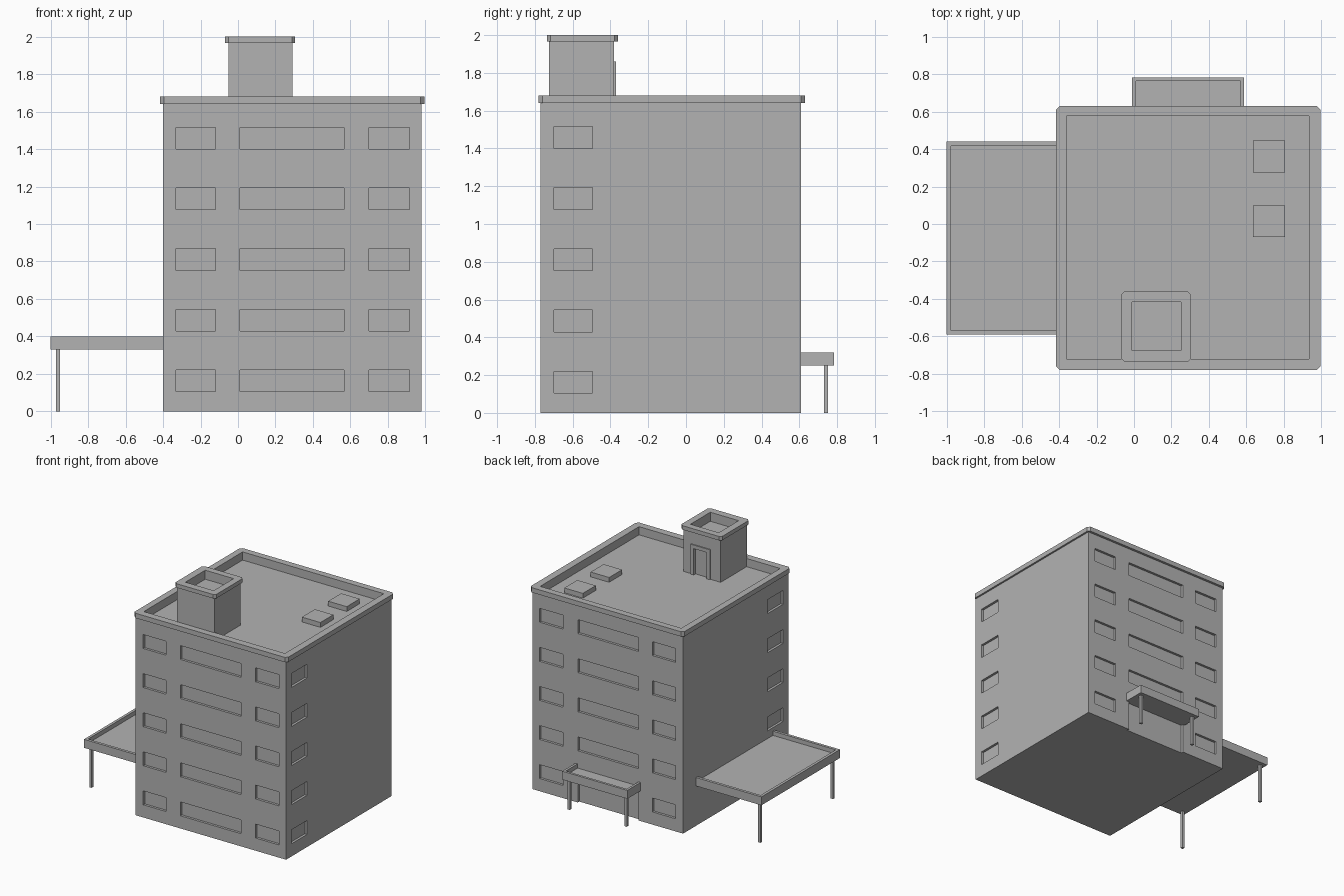
import bpy, bmesh
from mathutils import Vector

old = bpy.data.objects.get("Cube")
if old:
    bpy.data.objects.remove(old, do_unlink=True)

grey = bpy.data.materials.new("light grey")
grey.use_nodes = True
colour = (0.45, 0.45, 0.45, 1)
grey.diffuse_color = colour
grey.node_tree.nodes["Principled BSDF"].inputs["Base Color"].default_value = colour


def boxes(name, spans, chamfer=0):
    """One object from boxes given as (x0, x1, y0, y1, z0, z1)."""
    bm = bmesh.new()
    for x0, x1, y0, y1, z0, z1 in spans:
        verts = bmesh.ops.create_cube(bm, size=1)["verts"]
        for v in verts:
            v.co = Vector((x1 if v.co.x > 0 else x0,
                           y1 if v.co.y > 0 else y0,
                           z1 if v.co.z > 0 else z0))
    if chamfer:
        upright = [e for e in bm.edges
                   if abs(e.verts[0].co.z - e.verts[1].co.z) > 1e-4]
        bmesh.ops.bevel(bm, geom=upright, offset=chamfer, segments=1,
                        affect='EDGES')
    mesh = bpy.data.meshes.new(name)
    bm.to_mesh(mesh)
    bm.free()
    mesh.materials.append(grey)
    obj = bpy.data.objects.new(name, mesh)
    bpy.context.collection.objects.link(obj)
    return obj


def cut(obj, spans):
    """Subtract a set of boxes from an object."""
    cutter = boxes("cutter", spans)
    cutter.hide_render = True
    mod = obj.modifiers.new("cut", 'BOOLEAN')
    mod.object = cutter
    mod.operation = 'DIFFERENCE'
    mod.solver = 'EXACT'
    bpy.context.view_layer.objects.active = obj
    bpy.ops.object.modifier_apply(modifier=mod.name)
    bpy.data.objects.remove(cutter, do_unlink=True)


# Main block with recessed windows, entrance and sunken roof
L, R, F, B = -0.40, 0.98, -0.77, 0.61
EAVE, ROOF, RIM = 1.64, 1.612, 1.68
DEPTH, OUT = 0.02, 0.1
columns = [(-0.33, -0.12), (0.01, 0.565), (0.70, 0.915)]
recesses = []
for floor in range(5):
    z0 = 0.105 + 0.324 * floor
    z1 = z0 + 0.115
    for i, (x0, x1) in enumerate(columns):
        recesses.append((x0, x1, F - OUT, F + DEPTH, z0, z1))
        entrance = floor == 0 and i == 1
        recesses.append((x0, x1, B - DEPTH, B + OUT,
                         -OUT if entrance else z0, 0.25 if entrance else z1))
    for x0, x1 in ((L - OUT, L + DEPTH), (R - DEPTH, R + OUT)):
        recesses.append((x0, x1, -0.70, -0.495, z0, z1))
well = (-0.36, 0.935, -0.72, 0.575, ROOF, 2)

walls = boxes("walls", [(L, R, F, B, 0, EAVE)])
cut(walls, recesses + [well])
parapet = boxes("parapet", [(-0.415, 0.995, -0.78, 0.63, EAVE, RIM)], 0.02)
cut(parapet, [well[:4] + (1, 2)])

# Roof hatches
for name, y in (("front_roof_hatch", -0.07), ("back_roof_hatch", 0.275)):
    boxes(name, [(0.635, 0.805, y, y + 0.17, ROOF, 1.652)])

# Stair tower with sunken top, rim and framed door
tower_well = (-0.01, 0.25, -0.675, -0.415, 1.925, 3)
tower = boxes("stair_tower", [(-0.052, 0.29, -0.725, -0.38, ROOF - 0.002, 1.967)])
cut(tower, [tower_well, (0.07, 0.19, -0.395, 0, ROOF, 1.83)])
tower_rim = boxes("stair_tower_rim", [(-0.07, 0.305, -0.735, -0.36, 1.967, 2)], 0.018)
cut(tower_rim, [tower_well[:4] + (1.9, 3)])
door_frame = boxes("stair_door_frame", [(0.04, 0.22, -0.38, -0.371, ROOF, 1.86)])
cut(door_frame, [(0.07, 0.19, -0.5, 0, 1, 1.83)])


def canopy(name, span, tray, posts):
    """Shallow open tray on thin square posts."""
    cut(boxes(name, [span]), [tray])
    h = 0.011
    boxes(name + "_posts", [(x - h, x + h, y - h, y + h, 0, span[4])
                            for x, y in posts])


canopy("side_canopy", (-1, L, -0.59, 0.44, 0.33, 0.40),
       (-0.977, L + OUT, -0.567, 0.417, 0.365, 1),
       [(-0.96, -0.55), (-0.96, 0.40)])
canopy("entrance_canopy", (-0.01, 0.587, B, 0.783, 0.25, 0.32),
       (0.01, 0.567, B - OUT, 0.763, 0.285, 1),
       [(0.027, 0.742), (0.55, 0.742)])
